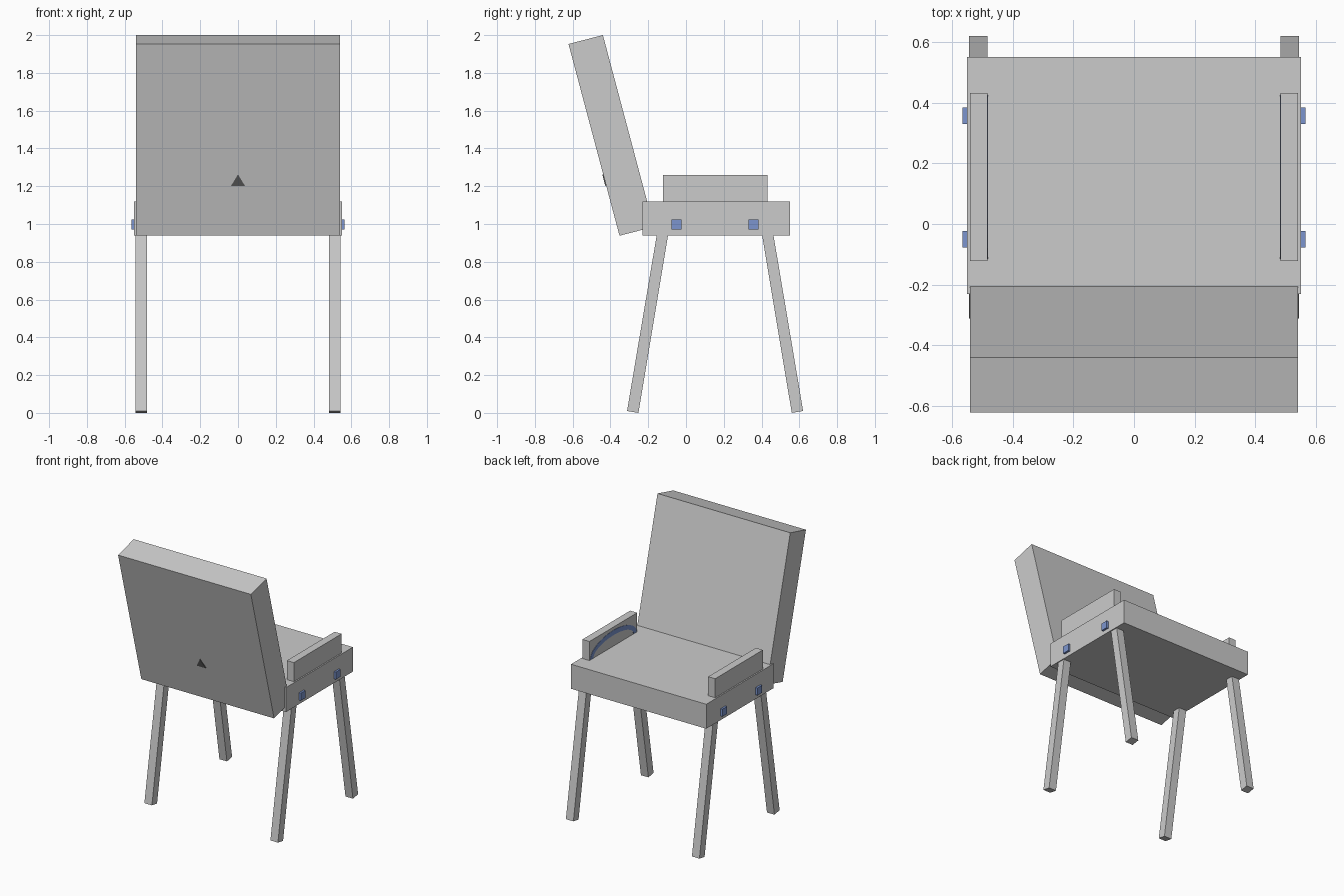
import bpy, math

if "Cube" in bpy.data.objects:
    bpy.data.objects.remove(bpy.data.objects["Cube"])


def material(name, rgb):
    m = bpy.data.materials.new(name)
    m.diffuse_color = (*rgb, 1)
    m.use_nodes = True
    m.node_tree.nodes["Principled BSDF"].inputs["Base Color"].default_value = m.diffuse_color
    return m


BLUE = material("blue", (0.2, 0.3, 0.62))
DARK = material("dark", (0.1, 0.1, 0.1))


def prism(name, profile, x0, x1, mat=None):
    """Extrude a counter-clockwise (y, z) profile from x0 to x1."""
    n = len(profile)
    verts = [(x, y, z) for x in (x0, x1) for y, z in profile]
    faces = [tuple(reversed(range(n))), tuple(range(n, 2 * n))]
    faces += [(i, (i + 1) % n, (i + 1) % n + n, i + n) for i in range(n)]
    mesh = bpy.data.meshes.new(name)
    mesh.from_pydata(verts, [], faces)
    ob = bpy.data.objects.new(name, mesh)
    bpy.context.collection.objects.link(ob)
    if mat:
        mesh.materials.append(mat)
    return ob


def pair(name, profile, x0, x1, mat=None):
    """Same part on both sides of x = 0."""
    prism(name + "_right", profile, x0, x1, mat)
    prism(name + "_left", profile, -x1, -x0, mat)


def rect(y0, y1, z0, z1):
    return [(y0, z0), (y1, z0), (y1, z1), (y0, z1)]


# Seat and reclined backrest
prism("seat", rect(-0.23, 0.55, 0.94, 1.12), -0.55, 0.55)
prism("backrest", [(-0.352, 0.938), (-0.17, 0.985), (-0.44, 2.0), (-0.622, 1.953)], -0.54, 0.54)

# Splayed legs
pair("back_leg", [(-0.312, 0.01), (-0.252, 0.0), (-0.085, 1.0), (-0.145, 1.0)], 0.482, 0.543)
pair("front_leg", [(0.56, 0.0), (0.62, 0.01), (0.453, 1.0), (0.393, 1.0)], 0.482, 0.543)

# Armrests
pair("armrest", rect(-0.122, 0.432, 1.12, 1.26), 0.483, 0.54)

# Blue arched inlay on the inner face of each armrest
STEPS = 12
angles = [math.pi * i / STEPS for i in range(STEPS + 1)]
outer = [(0.155 + 0.27 * math.cos(a), 1.122 + 0.115 * math.sin(a)) for a in angles]
inner = [(0.155 + 0.235 * math.cos(a), 1.122 + 0.08 * math.sin(a)) for a in angles]
pair("armrest_arch", outer + inner[::-1], 0.481, 0.5, BLUE)

# Square bolt heads on the seat sides
for label, y in (("back", -0.05), ("front", 0.357)):
    pair(label + "_bolt", rect(y - 0.027, y + 0.027, 0.97, 1.024), 0.53, 0.565, BLUE)

# Small triangular marker on the rear of the backrest
mesh = bpy.data.meshes.new("back_marker")
tri = [(-0.038, 1.2), (0.038, 1.2), (0.0, 1.262)]
verts = [(x, -0.352 - (z - 0.938) * 0.266 + d, z) for d in (-0.005, 0.02) for x, z in tri]
mesh.from_pydata(verts, [], [(0, 1, 2), (5, 4, 3), (0, 3, 4, 1), (1, 4, 5, 2), (2, 5, 3, 0)])
mesh.materials.append(DARK)
bpy.context.collection.objects.link(bpy.data.objects.new("back_marker", mesh))
